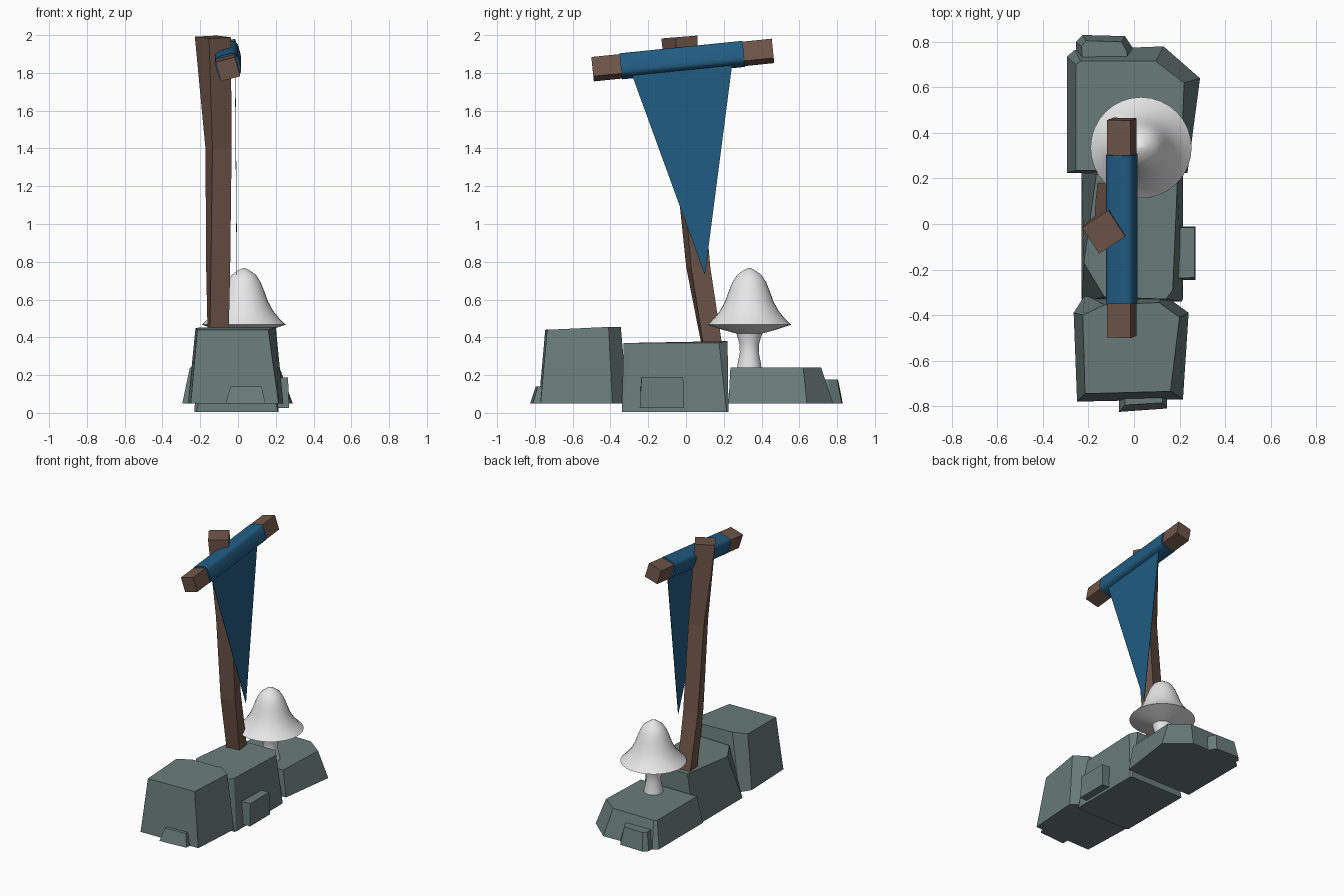
import bpy
from math import sin, cos, pi, radians, copysign
from mathutils import Matrix, Vector

if "Cube" in bpy.data.objects:
    bpy.data.objects.remove(bpy.data.objects["Cube"])


def material(name, rgb):
    m = bpy.data.materials.new(name)
    m.diffuse_color = (*rgb, 1)
    m.use_nodes = True
    m.node_tree.nodes["Principled BSDF"].inputs["Base Color"].default_value = m.diffuse_color
    return m


STONE = material("grey green stone", (0.142, 0.202, 0.19))
WOOD = material("brown wood", (0.155, 0.09, 0.066))
CLOTH = material("blue cloth", (0.015, 0.107, 0.225))
WHITE = material("pale mushroom", (0.8, 0.8, 0.8))


def loft(name, rings, mat, smooth=None):
    """Skin equal-length counter-clockwise rings from bottom to top, capped."""
    n = len(rings[0])
    faces = [tuple(reversed(range(n))),
             tuple(range(n * (len(rings) - 1), n * len(rings)))]
    for r in range(len(rings) - 1):
        for i in range(n):
            j = (i + 1) % n
            faces.append((r * n + i, r * n + j, (r + 1) * n + j, (r + 1) * n + i))
    me = bpy.data.meshes.new(name)
    me.from_pydata([tuple(p) for ring in rings for p in ring], [], faces)
    me.materials.append(mat)
    ob = bpy.data.objects.new(name, me)
    bpy.context.collection.objects.link(ob)
    if smooth:
        bpy.ops.object.select_all(action='DESELECT')
        ob.select_set(True)
        bpy.context.view_layer.objects.active = ob
        bpy.ops.object.shade_smooth_by_angle(angle=radians(smooth))
    return ob


def rock(name, zb, zt, bottom, top):
    """Rock between two outlines; top points may carry their own height."""
    loft(name, [[(x, y, zb) for x, y in bottom],
                [(p[0], p[1], p[2] if len(p) > 2 else zt) for p in top]], STONE)


# Three main rocks
rock("middle_rock", 0.005, 0.37,
     [(-.23, -.33), (-.22, -.34), (.21, -.34), (.215, -.33), (.215, .215), (.205, .225), (-.23, .225)],
     [(-.22, -.17), (-.13, -.32), (.14, -.33), (.17, -.29), (.19, .175), (.15, .22, .38), (-.165, .22, .375)])
rock("front_rock", 0.05, 0.45,
     [(-.25, -.78), (.215, -.77), (.24, -.39), (.13, -.31), (-.215, -.31), (-.265, -.39)],
     [(-.215, -.745, .44), (.16, -.735, .44), (.2, -.41, .455), (.11, -.345, .455), (-.13, -.355, .455), (-.225, -.4, .45)])
rock("back_rock", 0.05, 0.24,
     [(-.295, .225), (.235, .225), (.29, .64), (.13, .78), (-.26, .765), (-.295, .735)],
     [(-.255, .235), (.205, .235), (.22, .62), (.095, .715), (-.235, .715), (-.255, .7)])

# Small stones stuck to the sides
rock("front_stone", 0.05, 0.14,
     [(-.065, -.825), (.145, -.81), (.145, -.74), (-.065, -.74)],
     [(-.04, -.795), (.125, -.785), (.125, -.72), (-.04, -.72)])
rock("side_stone", 0.025, 0.188,
     [(.17, -.245), (.27, -.245), (.27, -.01), (.17, -.01)],
     [(.16, -.24), (.265, -.235), (.265, -.015), (.16, -.015)])
rock("back_stone", 0.05, 0.177,
     [(-.25, .69), (.0, .69), (.0, .765), (-.04, .825), (-.225, .83), (-.255, .8)],
     [(-.225, .69), (-.03, .69), (-.03, .755), (-.055, .8), (-.21, .805), (-.23, .78)])


# Twisting, leaning wooden post: z, x, y, side, turn
def post_ring(z, x, y, side, turn):
    r = side / 2 ** 0.5
    ang = [radians(turn) + pi / 4 + k * pi / 2 for k in range(4)]
    return [(x + r * cos(a), y + r * sin(a), z + (0.08 * r * sin(a) if z > 1.9 else 0)) for a in ang]


loft("post", [post_ring(*s) for s in (
    (.34, -.105, .14, .1, 5), (.77, -.105, .065, .105, 14),
    (1.4, -.103, .005, .108, 20), (1.99, -.133, -.035, .138, 33))], WOOD)

# Tilted crossbar and cloth sleeve share one frame: length runs along local y
FRAME = (Matrix.Translation((-.053, -.017, 1.868))
         @ Matrix.Rotation(radians(5.8), 4, 'X') @ Matrix.Rotation(radians(-15), 4, 'Y'))


def bar_rings(section, ends):
    return [[FRAME @ Vector((x, y, z)) for x, z in section] for y in ends]


h = 0.053
loft("crossbar", bar_rings([(-h, -h), (-h, h), (h, h), (h, -h)], (-.48, .48)), WOOD)


def sleeve_point(k, n=24, half=0.064, power=0.5):
    a = -2 * pi * k / n
    c, s = cos(a), sin(a)
    return (copysign(abs(c) ** power, c) * half, copysign(abs(s) ** power, s) * half)


loft("cloth_sleeve", bar_rings([sleeve_point(k) for k in range(24)], (-.33, .325)), CLOTH, 35)

# Hanging triangular banner, thin plate
tri = [(-.29, 1.80), (.1, .73), (.245, 1.85)]
loft("banner", [[(x + (1.8 - z) * 0.008, y, z) for y, z in tri] for x in (-.016, -.013)], CLOTH)

# Mushroom turned from a profile: radius, height
PROFILE = [(.066, .22), (.062, .26), (.05, .32), (.053, .37), (.068, .42), (.14, .44),
           (.222, .467), (.19, .497), (.155, .54), (.128, .59), (.11, .64), (.09, .69),
           (.065, .73), (.03, .755), (.003, .768)]
loft("mushroom", [[(.031 + r * cos(2 * pi * k / 32), .335 + r * sin(2 * pi * k / 32), z)
                   for k in range(32)] for r, z in PROFILE], WHITE, 50)
